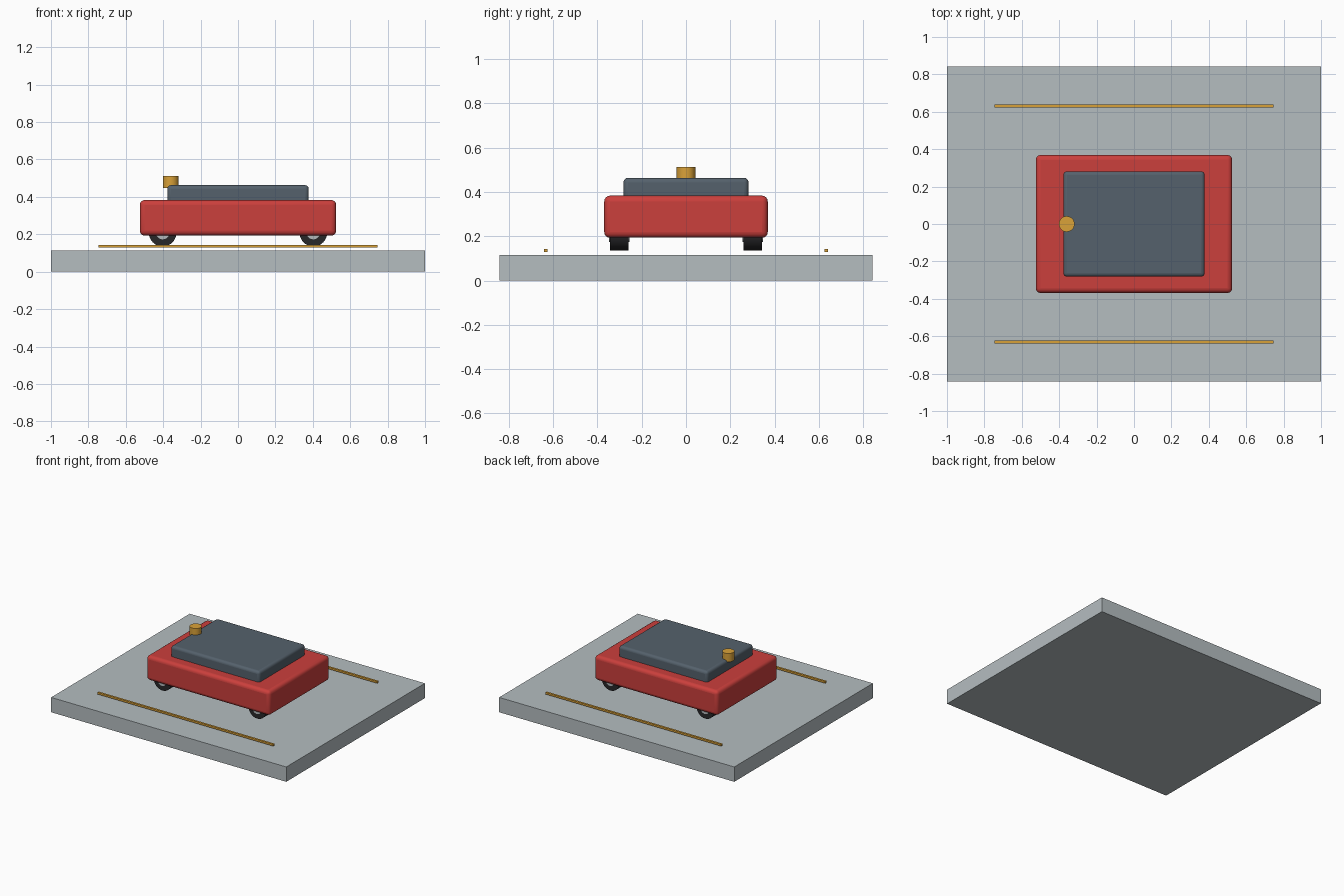
import bpy, math

if "Cube" in bpy.data.objects:
    bpy.data.objects.remove(bpy.data.objects["Cube"])


def material(name, color):
    m = bpy.data.materials.new(name)
    m.diffuse_color = (*color, 1)
    m.use_nodes = True
    m.node_tree.nodes["Principled BSDF"].inputs["Base Color"].default_value = m.diffuse_color
    return m


STONE = material("pale_grey", (0.46, 0.51, 0.53))
RED = material("red", (0.60, 0.05, 0.045))
SLATE = material("slate", (0.09, 0.12, 0.15))
GOLD = material("gold", (0.70, 0.36, 0.04))
RUBBER = material("rubber", (0.02, 0.02, 0.022))
METAL = material("hub_grey", (0.45, 0.48, 0.50))


def box(name, x, y, z0, z1, mat, cy=0, bevel=0):
    """Box with half sizes x and y between heights z0 and z1."""
    bpy.ops.mesh.primitive_cube_add(size=2, location=(0, cy, (z0 + z1) / 2))
    ob = bpy.context.object
    ob.name = name
    ob.scale = (x, y, (z1 - z0) / 2)
    bpy.ops.object.transform_apply(location=False, rotation=False, scale=True)
    ob.data.materials.append(mat)
    if bevel:
        mod = ob.modifiers.new("rounded_edges", 'BEVEL')
        mod.width, mod.segments = bevel, 4
        bpy.ops.object.shade_smooth_by_angle(angle=math.radians(35))
    return ob


def cylinder(name, r, depth, loc, mat, lying=False):
    bpy.ops.mesh.primitive_cylinder_add(
        vertices=32, radius=r, depth=depth, location=loc,
        rotation=(math.pi / 2 if lying else 0, 0, 0))
    ob = bpy.context.object
    ob.name = name
    ob.data.materials.append(mat)
    bpy.ops.object.shade_smooth_by_angle(angle=math.radians(35))
    return ob


# display plinth
box("plinth", 1.0, 0.842, 0, 0.114, STONE)

# thin trim strips floating just above the plinth
for side, sy in (("front", -1), ("back", 1)):
    box(f"{side}_trim_strip", 0.747, 0.008, 0.129, 0.143, GOLD, cy=sy * 0.632)

# vehicle body and upper deck
box("body", 0.525, 0.369, 0.193, 0.383, RED, bevel=0.026)
box("upper_deck", 0.378, 0.282, 0.36, 0.463, SLATE, bevel=0.02)

# cap at the end of the deck
cylinder("cap", 0.042, 0.065, (-0.36, 0, 0.48), GOLD)

# wheels with hubs showing on both faces
for end, sx in (("left", -1), ("right", 1)):
    for side, sy in (("front", -1), ("back", 1)):
        loc = (sx * 0.403, sy * 0.301, 0.209)
        cylinder(f"{side}_{end}_tyre", 0.074, 0.082, loc, RUBBER, True)
        cylinder(f"{side}_{end}_hub", 0.036, 0.094, loc, METAL, True)
